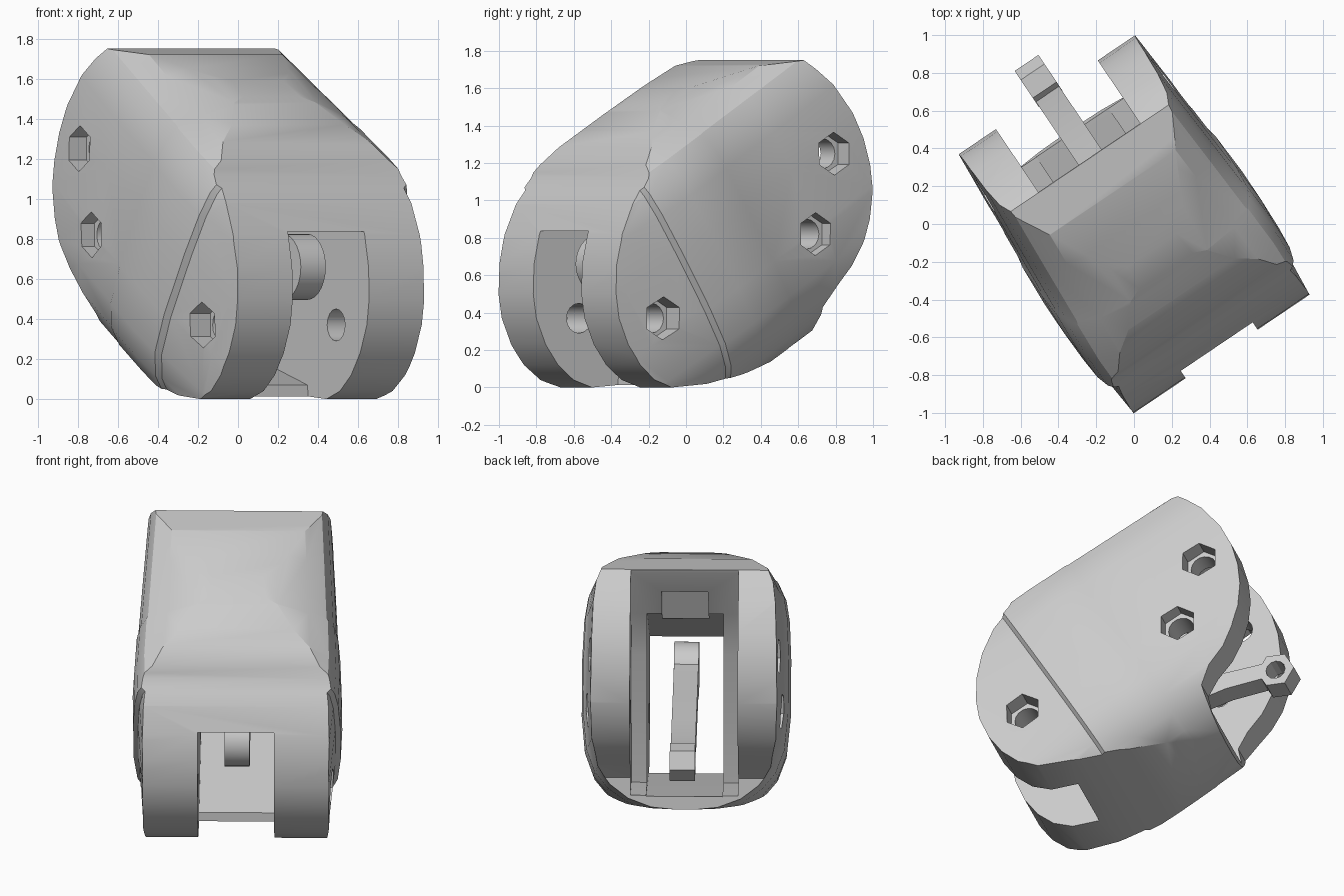
import bpy, bmesh, math
from mathutils import Vector

if "Cube" in bpy.data.objects:
    bpy.data.objects.remove(bpy.data.objects["Cube"])

grey = bpy.data.materials.new("plain_grey")
grey.use_nodes = True
grey.diffuse_color = (0.6, 0.6, 0.6, 1)
grey.node_tree.nodes["Principled BSDF"].inputs["Base Color"].default_value = (0.6, 0.6, 0.6, 1)

# The segment runs backwards along s, sideways along t, and its shell rises at TILT
TURN = math.radians(34)
TILT = math.radians(31)


def place(s, t, z):
    return Vector((-math.sin(TURN) * s + math.cos(TURN) * t,
                   math.cos(TURN) * s + math.sin(TURN) * t, z))


def loft(name, rings):
    """Skin closed rings of (s, t, z) points and cap both ends."""
    bm = bmesh.new()
    loops = [[bm.verts.new(place(*p)) for p in ring] for ring in rings]
    n = len(loops[0])
    for a, b in zip(loops, loops[1:]):
        for i in range(n):
            j = (i + 1) % n
            bm.faces.new((a[i], a[j], b[j], b[i]))
    bm.faces.new(loops[0])
    bm.faces.new(loops[-1])
    bmesh.ops.recalc_face_normals(bm, faces=bm.faces)
    mesh = bpy.data.meshes.new(name)
    bm.to_mesh(mesh)
    bm.free()
    mesh.materials.append(grey)
    ob = bpy.data.objects.new(name, mesh)
    bpy.context.collection.objects.link(ob)
    return ob


def plate(name, outline, t0, t1):
    return loft(name, [[(s, t, z) for s, z in outline] for t in (t0, t1)])


def disc(s, z, r, sides, start=0.0):
    return [(s + r * math.cos(start + k * math.tau / sides),
             z + r * math.sin(start + k * math.tau / sides)) for k in range(sides)]


def combine(ob, tool, operation):
    tool.hide_render = True
    mod = ob.modifiers.new("shape", 'BOOLEAN')
    mod.object, mod.operation, mod.solver = tool, operation, 'EXACT'
    bpy.context.view_layer.objects.active = ob
    bpy.ops.object.modifier_apply(modifier=mod.name)
    bpy.data.objects.remove(tool)


def smooth(ob):
    bpy.ops.object.select_all(action='DESELECT')
    ob.select_set(True)
    bpy.context.view_layer.objects.active = ob
    bpy.ops.object.shade_smooth_by_angle(angle=math.radians(28))


# Shell: side outline crossed with a rounded section swept along the tilted axis
side = [(-.45, 0), (-.2, .02), (.1, .08), (.35, .15), (.6, .24), (.56, .43), (.62, .54),
        (.71, .65), (.77, .77), (.81, .9), (.825, 1.05), (.81, 1.19), (.77, 1.33),
        (.7, 1.47), (.58, 1.62), (.42, 1.75), (.2, 1.72), (0, 1.65), (-.17, 1.59),
        (-.3, 1.51), (-.45, 1.37), (-.6, 1.19), (-.62, 1.12), (-.72, .98), (-.79, .82),
        (-.825, .66), (-.83, .5), (-.81, .37), (-.75, .23), (-.67, .12), (-.57, .04)]
shell = plate("finger_shell", side, -.8, .8)

half = [(0, -.11), (.2, -.09), (.34, -.04), (.45, .04), (.53, .14), (.58, .28), (.6, .5),
        (.6, .85), (.59, 1.08), (.57, 1.21), (.53, 1.3), (.42, 1.37), (.24, 1.44), (0, 1.47)]
section = half + [(-t, n) for t, n in half[-2:0:-1]]
# Position along the axis and width factor; the step is the seam of the middle band
stations = [(-1.1, .9), (-.4, .94), (-.03, .99), (-.01, 1.04), (.2, 1.05),
            (.46, 1.03), (.48, 1.015), (.85, .98), (1.25, .94), (1.6, .9)]
c, d = math.cos(TILT), math.sin(TILT)
sweep = loft("section_sweep", [[(a * c - n * d, t * w, a * d + n * c) for t, n in section]
                               for a, w in stations])
combine(shell, sweep, 'INTERSECT')

# Through cavity that also parts the front prongs
cavity = [(-1.1, -.2), (-.3, -.2), (-.28, .07), (.55, .31), (1.3, .5), (1.3, 1.4),
          (.28, 1.4), (-.58, .84), (-1.1, .83)]
combine(shell, plate("cavity_cutter", cavity, -.23, .23), 'DIFFERENCE')

# Wider slot between the rear prongs, and a pocket under the roof
slot = [(.46, 1.95), (.42, 1.73), (.3, 1.4), (.24, 1.1), (.26, .26), (.56, .32),
        (1.3, .45), (1.3, 1.95)]
combine(shell, plate("slot_cutter", slot, -.325, .325), 'DIFFERENCE')
pocket = [(.5, 1.62), (.12, 1.5), (.05, 1.2), (.5, 1.2)]
combine(shell, plate("pocket_cutter", pocket, -.14, .14), 'DIFFERENCE')

# Pin holes: round bore with a hexagonal recess on each outer face
for s, z, depth in ((.57, 1.25, .46), (.44, .82, .5), (-.535, .37, .46)):
    combine(shell, plate("bore_cutter", disc(s, z, .08, 16), -.9, .9), 'DIFFERENCE')
    for sign in (-1, 1):
        recess = plate("hex_cutter", disc(s, z, .115, 6, math.pi / 2),
                       sign * depth, sign * .9)
        combine(shell, recess, 'DIFFERENCE')
smooth(shell)

# Lever: round front knob, slim arm and a hexagonal eye at the rear
lever = plate("lever", disc(-.5, .66, .165, 28), -.07, .08)
arm = [(-.5, .56), (0, .57), (.4, .56), (.6, .62), (.88, .66), (.88, .76),
       (.6, .73), (.4, .74), (0, .74), (-.5, .76)]
combine(lever, plate("lever_arm", arm, -.069, .079), 'UNION')
combine(lever, plate("lever_eye", disc(.91, .7, .115, 6), -.071, .081), 'UNION')
combine(lever, plate("eye_cutter", disc(.91, .7, .06, 12), -.3, .3), 'DIFFERENCE')
smooth(lever)
